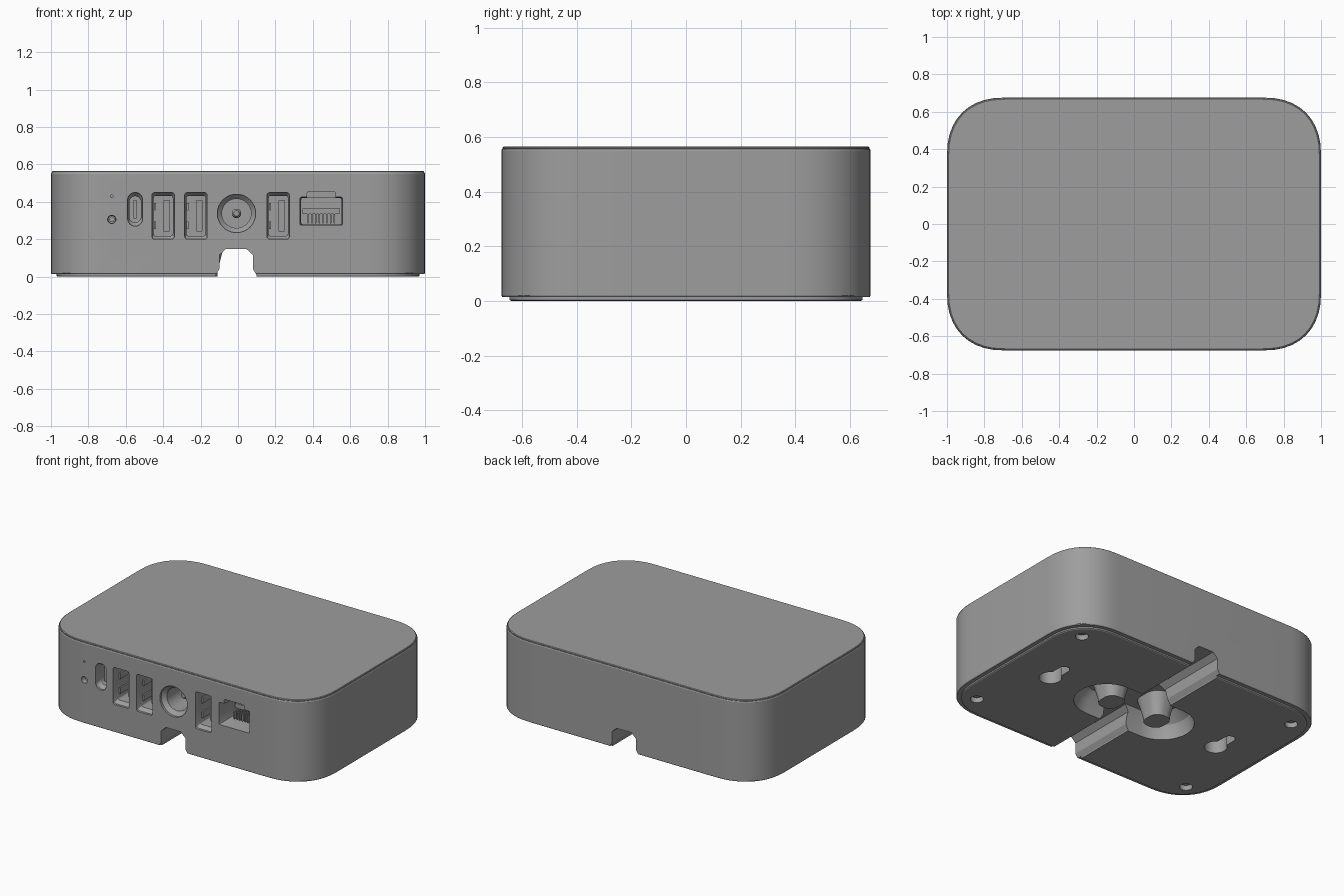
import bpy, bmesh, math

if "Cube" in bpy.data.objects:
    bpy.data.objects.remove(bpy.data.objects["Cube"])


def outline(w, d, r, n=2.0, steps=8):
    """Rounded rectangle; n above 2 gives squarer corners."""
    pts = []
    for q in range(4):
        sx, sy = ((1, 1), (-1, 1), (-1, -1), (1, -1))[q]
        for i in range(steps + 1):
            a = math.pi / 2 * i / steps
            if q % 2:
                a = math.pi / 2 - a
            c = max(math.cos(a), 0) ** (2 / n) * r
            s = max(math.sin(a), 0) ** (2 / n) * r
            pts.append((sx * (w / 2 - r + c), sy * (d / 2 - r + s)))
    return pts


def loft(name, rings):
    """Closed solid through a list of matching rings."""
    bm = bmesh.new()
    vs = [[bm.verts.new(p) for p in ring] for ring in rings]
    n = len(rings[0])
    for a, b in zip(vs, vs[1:]):
        for i in range(n):
            bm.faces.new((a[i], a[(i + 1) % n], b[(i + 1) % n], b[i]))
    bm.faces.new(vs[0])
    bm.faces.new(vs[-1])
    bmesh.ops.remove_doubles(bm, verts=bm.verts, dist=1e-5)
    bmesh.ops.recalc_face_normals(bm, faces=bm.faces)
    me = bpy.data.meshes.new(name)
    bm.to_mesh(me)
    bm.free()
    me.materials.append(grey)
    ob = bpy.data.objects.new(name, me)
    bpy.context.collection.objects.link(ob)
    return ob


def front(name, pts, x, z, levels):
    return loft(name, [[(x + p * s, y, z + q * s) for p, q in pts] for y, s in levels])


def flat(name, pts, x, y, levels):
    return loft(name, [[(x + p * s, y + q * s, z) for p, q in pts] for z, s in levels])


def slab(name, levels):
    """Case layer: each level is (z, inset)."""
    return loft(name, [[(x, y, z) for x, y in outline(2 - 2 * i, 1.352 - 2 * i, 0.31 - i, 2.3, 10)]
                       for z, i in levels])


def cut(ob, cutters):
    bpy.context.view_layer.objects.active = ob
    for c in cutters:
        m = ob.modifiers.new("cut", 'BOOLEAN')
        m.operation, m.solver, m.object = 'DIFFERENCE', 'EXACT', c
        bpy.ops.object.modifier_apply(modifier=m.name)


# Dark grey plastic
grey = bpy.data.materials.new("dark_grey")
grey.diffuse_color = (0.34, 0.34, 0.34, 1)
grey.use_nodes = True
grey.node_tree.nodes["Principled BSDF"].inputs["Base Color"].default_value = grey.diffuse_color

F = -0.676  # front face

# Case layers
body = slab("case_body", [(0.014, 0.004), (0.02, 0), (0.55, 0), (0.556, 0.003)])
lid = slab("case_lid", [(0.55, 0.01), (0.557, 0.005), (0.562, 0.005), (0.565, 0.009)])
base = slab("base_plate", [(0.03, 0.03), (0.004, 0.03), (0, 0.036)])

# Cable channel and cable winding recess underneath
prof = [(-0.11, -0.05), (-0.11, 0.008), (-0.09, 0.04), (-0.09, 0.115), (-0.055, 0.148),
        (0.055, 0.148), (0.09, 0.115), (0.09, 0.04), (0.11, 0.008), (0.11, -0.05)]
low = [loft("channel_cutter", [[(x - 0.01, y, z) for x, z in prof] for y in (-0.8, 0.8)]),
       flat("winding_cutter", outline(0.84, 0.4, 0.2), 0, 0,
            [(-0.05, 1), (0.02, 1), (0.09, 0.94), (0.15, 0.78)])]
for sx in (-1, 1):
    # Keyhole wall mounts
    low.append(flat("keyhole_cutter", outline(0.14, 0.14, 0.07), sx * 0.66, -0.01,
                    [(-0.05, 1), (0.12, 1)]))
    low.append(flat("keyslot_cutter", outline(0.07, 0.19, 0.035), sx * 0.66, 0.06,
                    [(-0.05, 1), (0.11, 1)]))
    # Tapered posts inside the winding recess
    flat("cable_post", outline(0.14, 0.16, 0.06), sx * 0.18, 0,
         [(0.16, 1.5), (0.11, 1.3), (0.03, 1.02), (0.002, 1)])
    # Corner screws
    for sy in (-1, 1):
        low.append(flat("screw_cutter", outline(0.08, 0.08, 0.04), sx * 0.835, sy * 0.5,
                        [(-0.05, 1), (0.06, 1)]))
        flat("screw", outline(0.066, 0.066, 0.033), sx * 0.835, sy * 0.5,
             [(0.065, 1), (0.03, 1), (0.022, 0.6)])

# Front sockets
holes = []


def socket(pts, x, z, depth, inner=0.86):
    holes.append(front("socket_cutter", pts, x, z,
                       [(F - 0.05, 1), (F + 0.015, 1), (F + 0.04, inner), (F + depth, inner)]))


usb = outline(0.12, 0.25, 0.015, steps=3)
for x in (-0.4, -0.225, 0.215):
    socket(usb, x, 0.325, 0.24)
    front("usb_tongue", outline(0.032, 0.17, 0.004, steps=2), x + 0.018, 0.325,
          [(F + 0.07, 1), (F + 0.25, 1)])
    for s in (-1, 1):
        front("usb_spring", outline(0.012, 0.04, 0.003, steps=2), x - 0.044, 0.325 + s * 0.05,
              [(F + 0.05, 1), (F + 0.2, 1)])

socket(outline(0.08, 0.18, 0.04), -0.55, 0.36, 0.2, 0.78)
front("small_usb_tongue", outline(0.02, 0.1, 0.006, steps=3), -0.55, 0.36,
      [(F + 0.05, 1), (F + 0.21, 1)])

socket(outline(0.205, 0.205, 0.1025), -0.008, 0.338, 0.24, 0.76)
front("power_pin", outline(0.05, 0.05, 0.025), -0.008, 0.338,
      [(F + 0.1, 0.6), (F + 0.115, 1), (F + 0.25, 1)])

# Network socket with stepped clip notch and contact ledge
socket(outline(0.228, 0.15, 0.008, steps=2), 0.445, 0.35, 0.3, 0.94)
holes.append(front("network_notch_cutter", outline(0.15, 0.1, 0.008, steps=2), 0.445, 0.405,
                   [(F - 0.05, 1), (F + 0.2, 1)]))
front("network_ledge", outline(0.2, 0.03, 0.004, steps=2), 0.445, 0.35,
      [(F + 0.15, 1), (F + 0.31, 1)])
for i in range(8):
    front("network_contact", outline(0.008, 0.05, 0.002, steps=1), 0.375 + i * 0.02, 0.31,
          [(F + 0.1, 1), (F + 0.31, 1)])

# Reset button and indicator pinhole
socket(outline(0.044, 0.044, 0.022), -0.675, 0.306, 0.08, 0.85)
front("reset_button", outline(0.03, 0.03, 0.015), -0.675, 0.306, [(F + 0.03, 1), (F + 0.09, 1)])
socket(outline(0.014, 0.014, 0.007, steps=3), -0.675, 0.43, 0.06, 0.9)

cut(body, low + holes)
cut(base, low)
for c in low + holes:
    bpy.data.objects.remove(c)

# Smooth rounded walls, crisp edges
bpy.ops.object.select_all(action='SELECT')
bpy.context.view_layer.objects.active = body
bpy.ops.object.shade_smooth_by_angle(angle=math.radians(25))
